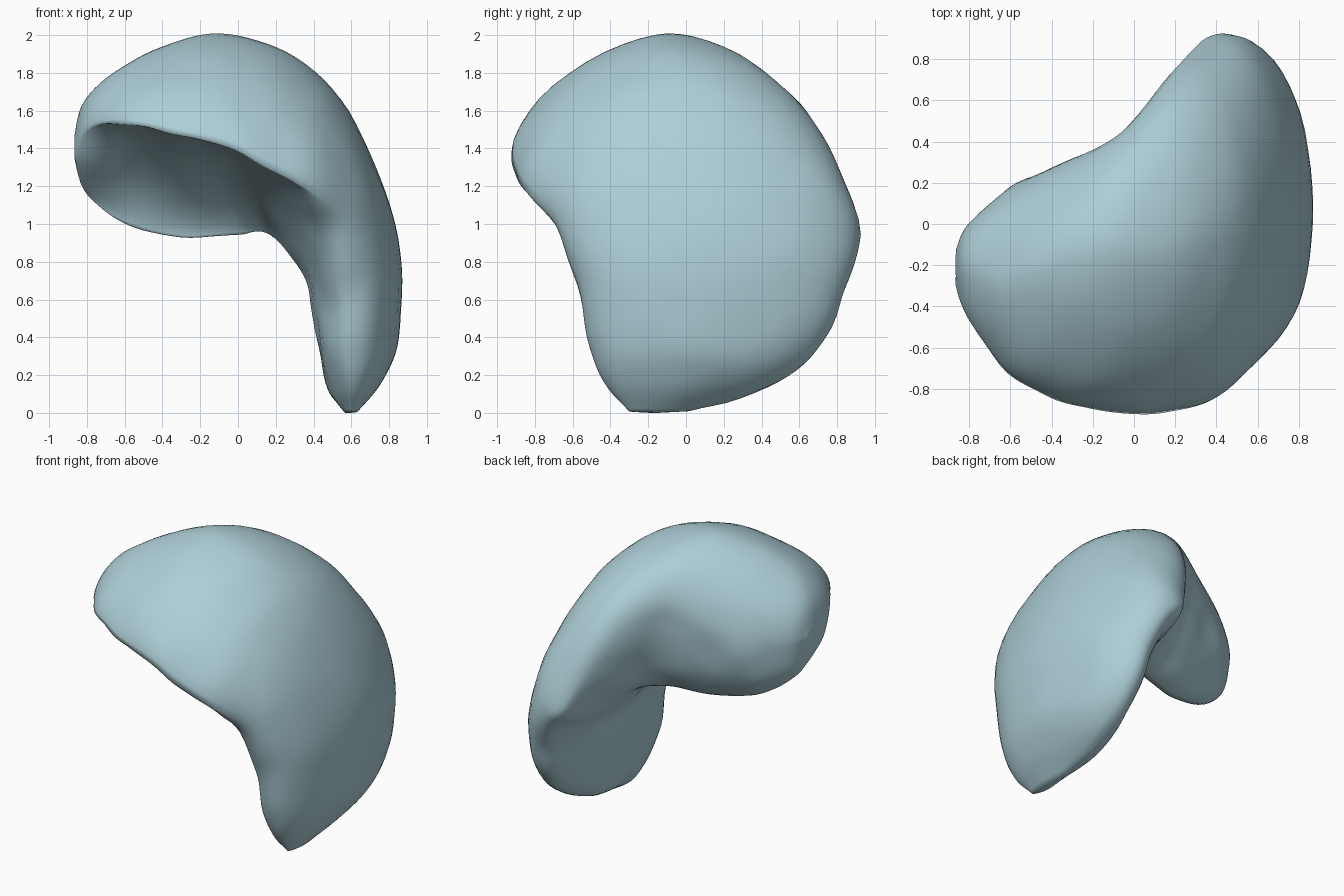
import bpy, bmesh, math
from mathutils import Vector, noise

if "Cube" in bpy.data.objects:
    bpy.data.objects.remove(bpy.data.objects["Cube"])

# Cross-sections swept along the arch, from the left lobe tip to the right lobe tip:
# inner x, z | outer x, z | front edge y, t | outer crest y | back edge y, t | inner crest y | roundness
STATIONS = [
    (-.865, 1.33, -.87, 1.46, -.30, .5, -.20, -.12, .5, -.20, 1.6),
    (-.80, 1.14, -.81, 1.65, -.46, .68, -.22, 0.00, .50, -.12, 1.1),
    (-.60, 1.00, -.62, 1.82, -.72, .64, -.25, 0.17, .50, -.05, 0.72),
    (-.30, .92, -.36, 1.95, -.87, .53, -.15, 0.30, .55, 0.00, 0.68),
    (0.00, .94, -.10, 2.00, -.92, .43, -.10, 0.45, .60, 0.08, 0.70),
    (0.15, .95, 0.20, 1.93, -.91, .34, -.08, 0.72, .40, 0.14, 0.85),
    (0.28, .82, 0.50, 1.71, -.86, .40, 0.00, 0.89, .22, 0.15, 1.15),
    (0.36, .70, 0.73, 1.30, -.70, .52, 0.05, 0.92, .32, 0.15, 1.90),
    (0.40, .55, 0.86, 0.85, -.575, .47, 0.10, 0.85, .40, 0.12, 2.40),
    (0.43, .30, 0.85, 0.40, -.51, .45, 0.08, 0.71, .45, 0.10, 2.50),
    (0.49, .10, 0.77, 0.17, -.42, .45, 0.00, 0.45, .45, 0.00, 2.30),
    (0.57, .00, 0.63, 0.00, -.30, .50, -.16, 0.02, .50, -.16, 2.00),
]
STEPS, ARC = 6, 12


def catmull(a, b, c, d, u):
    return [.5 * (2 * q + (r - p) * u + (2 * p - 5 * q + 4 * r - s) * u * u
                  + (3 * q - p - 3 * r + s) * u ** 3) for p, q, r, s in zip(a, b, c, d)]


def arc(edge, crest, n, reverse):
    """Superellipse quarter from an edge point to a crest point in (y, t)."""
    pts = []
    for k in range(ARC):
        a = math.pi / 2 * (ARC - k if reverse else k) / ARC
        c, s = max(math.cos(a), 0) ** (2 / n), max(math.sin(a), 0) ** (2 / n)
        pts.append((crest[0] + (edge[0] - crest[0]) * c, edge[1] + (crest[1] - edge[1]) * s))
    return pts


def section(st):
    ix, iz, ox, oz, yf, tf, yo, yb, tb, yi, n = st
    front, top, back, inner = (yf, tf), (yo, 1), (yb, tb), (yi, 0)
    loop = (arc(front, top, 1.28 + .37 * n, False) + arc(back, top, 1.9, True)
            + arc(back, inner, 2.1, False) + arc(front, inner, n, True))
    return [Vector((ix + (ox - ix) * t, y, iz + (oz - iz) * t)) for y, t in loop]


# Liver body: smooth loft through the sections
bm = bmesh.new()
rings = []
last = len(STATIONS) - 1
for i in range(last):
    quad = [STATIONS[min(max(i + j, 0), last)] for j in (-1, 0, 1, 2)]
    for k in range(STEPS + (i == last - 1)):
        rings.append([bm.verts.new(p) for p in section(catmull(*quad, k / STEPS))])
for r0, r1 in zip(rings, rings[1:]):
    for j in range(len(r0)):
        m = (j + 1) % len(r0)
        bm.faces.new((r0[j], r0[m], r1[m], r1[j]))
for ring in (rings[0], rings[-1]):
    mid = bm.verts.new(sum((v.co for v in ring), Vector()) / len(ring))
    for j in range(len(ring)):
        bm.faces.new((ring[j], ring[(j + 1) % len(ring)], mid))
bmesh.ops.recalc_face_normals(bm, faces=bm.faces)

# Soft organic unevenness, stronger on the underside
bm.normal_update()
for v in bm.verts:
    amount = .015 if v.normal.z < 0 and v.normal.x < .3 else .007
    v.co += v.normal * noise.noise(v.co * 4.5) * amount
low = min(v.co.z for v in bm.verts)
for v in bm.verts:
    v.co.z -= low

mesh = bpy.data.meshes.new("liver")
bm.to_mesh(mesh)
bm.free()
liver = bpy.data.objects.new("liver", mesh)
bpy.context.collection.objects.link(liver)
mesh.shade_smooth()

# Pale blue tissue colour
mat = bpy.data.materials.new("pale_blue")
mat.diffuse_color = (.42, .62, .68, 1)
mat.use_nodes = True
mat.node_tree.nodes["Principled BSDF"].inputs["Base Color"].default_value = mat.diffuse_color
mesh.materials.append(mat)
